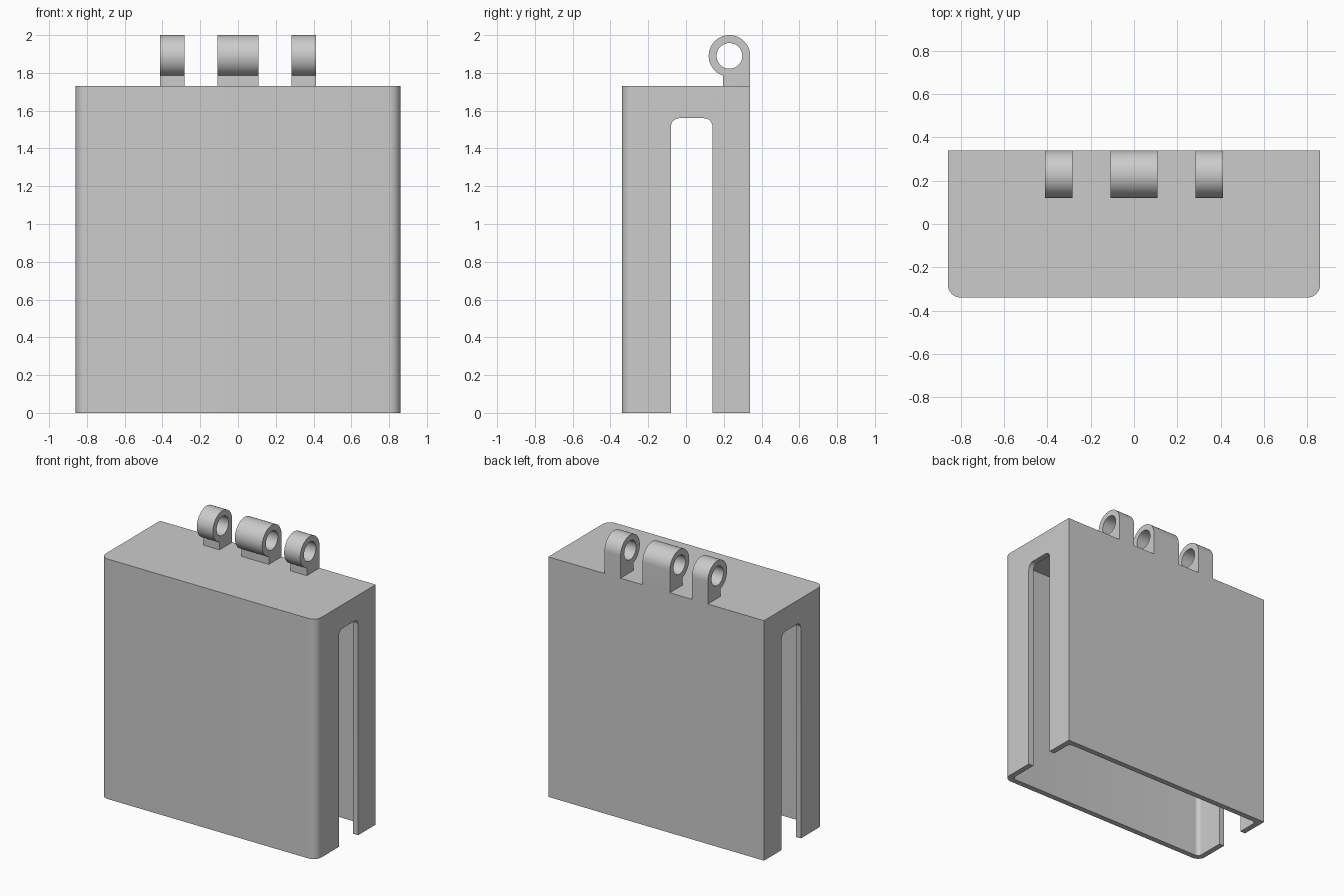
import bpy, bmesh, math
from mathutils import Vector

if "Cube" in bpy.data.objects:
    bpy.data.objects.remove(bpy.data.objects["Cube"])

grey = bpy.data.materials.new("plain grey")
grey.use_nodes = True
grey.diffuse_color = (0.6, 0.6, 0.6, 1)
grey.node_tree.nodes["Principled BSDF"].inputs["Base Color"].default_value = (0.6, 0.6, 0.6, 1)


def arc(cx, cy, r, start, end, steps):
    """Points on a circle arc, angles in degrees."""
    angles = [math.radians(start + (end - start) * i / steps) for i in range(steps + 1)]
    return [(cx + r * math.cos(a), cy + r * math.sin(a)) for a in angles]


def round_rect(x0, x1, y0, y1, radii):
    """Rectangle outline; radii run from lower left, counter-clockwise."""
    corners = [(x0, y0, 1, 1), (x1, y0, -1, 1), (x1, y1, -1, -1), (x0, y1, 1, -1)]
    points = []
    for i, ((x, y, sx, sy), r) in enumerate(zip(corners, radii)):
        if r:
            points += arc(x + sx * r, y + sy * r, r, 180 + 90 * i, 270 + 90 * i, 8)
        else:
            points.append((x, y))
    return points


def prism(name, outline, low, high, axis):
    """Extrude an outline along z (outline in x, y) or along x (outline in y, z)."""
    bm = bmesh.new()
    place = (lambda a, b: (a, b, low)) if axis == "z" else (lambda a, b: (low, a, b))
    face = bm.faces.new([bm.verts.new(place(a, b)) for a, b in outline])
    step = Vector((0, 0, high - low)) if axis == "z" else Vector((high - low, 0, 0))
    top = bmesh.ops.extrude_face_region(bm, geom=[face])["geom"]
    bmesh.ops.translate(bm, vec=step, verts=[v for v in top if isinstance(v, bmesh.types.BMVert)])
    bmesh.ops.recalc_face_normals(bm, faces=bm.faces)
    mesh = bpy.data.meshes.new(name)
    bm.to_mesh(mesh)
    bm.free()
    mesh.materials.append(grey)
    obj = bpy.data.objects.new(name, mesh)
    bpy.context.collection.objects.link(obj)
    return obj


def activate(obj):
    bpy.ops.object.select_all(action="DESELECT")
    obj.select_set(True)
    bpy.context.view_layer.objects.active = obj


def cut(obj, cutter):
    """Subtract the cutter and remove it."""
    mod = obj.modifiers.new("cut", "BOOLEAN")
    mod.operation, mod.solver, mod.object = "DIFFERENCE", "EXACT", cutter
    activate(obj)
    bpy.ops.object.modifier_apply(modifier=mod.name)
    bpy.data.objects.remove(cutter)


def smooth(obj):
    activate(obj)
    bpy.ops.object.shade_smooth_by_angle(angle=math.radians(30))


W, D, H, WALL = 0.86, 0.34, 1.73, 0.04

# Hollow case, open at the bottom, rounded at the front corners
case = prism("case", round_rect(-W, W, -D, D, (0.06, 0.06, 0, 0)), 0, H, "z")
cavity = round_rect(-W + WALL, W - WALL, -D + WALL, D - WALL, [0.03] * 4)
cut(case, prism("cavity_cutter", cavity, -0.1, H - WALL, "z"))

# Slot through both side walls
slot = round_rect(-0.08, 0.14, -0.1, 1.56, (0, 0, 0.045, 0.045))
cut(case, prism("slot_cutter", slot, -1, 1, "x"))
smooth(case)

# Hinge knuckles: a ring on a stem flush with the back
RING_Y, RING_Z, RING_R, HOLE_R, STEM_Y = 0.23, 1.89, 0.11, 0.068, 0.195
stem_angle = 360 - math.degrees(math.acos((STEM_Y - RING_Y) / RING_R))
knuckle = [(STEM_Y, H), (D, H)] + arc(RING_Y, RING_Z, RING_R, 0, stem_angle, 48)
hole = arc(RING_Y, RING_Z, HOLE_R, 0, 360, 40)[:-1]
for name, x, half in (("right", -0.348, 0.064), ("middle", 0, 0.109), ("left", 0.348, 0.064)):
    ring = prism(name + "_hinge_knuckle", knuckle, x - half, x + half, "x")
    cut(ring, prism("pin_hole_cutter", hole, x - half - 0.05, x + half + 0.05, "x"))
    smooth(ring)
